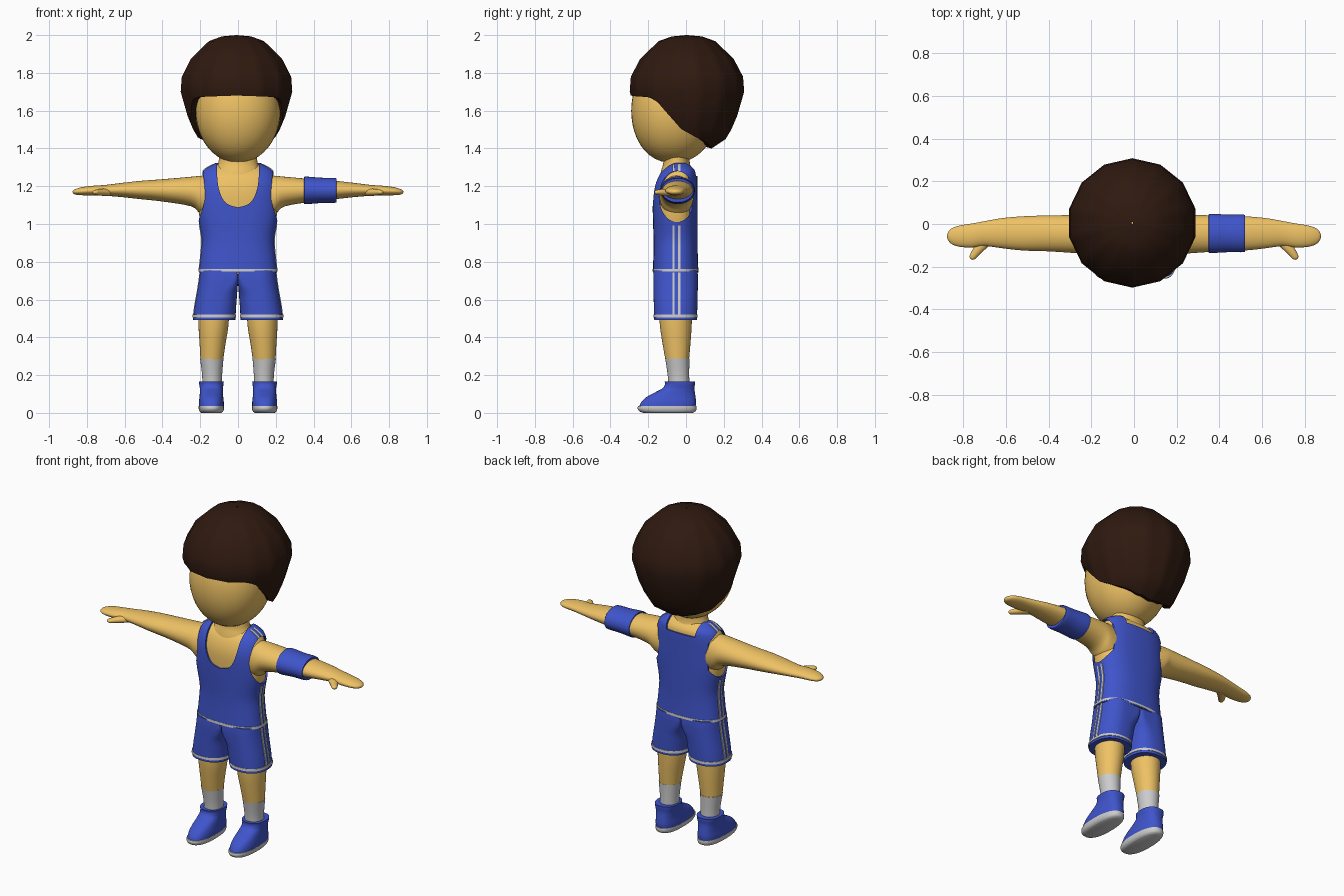
import bpy, bmesh, math

if "Cube" in bpy.data.objects:
    bpy.data.objects.remove(bpy.data.objects["Cube"])

def material(name, rgb):
    m = bpy.data.materials.new(name)
    m.diffuse_color = (*rgb, 1)
    m.use_nodes = True
    m.node_tree.nodes["Principled BSDF"].inputs["Base Color"].default_value = m.diffuse_color
    return m

SKIN = material("skin", (0.86, 0.54, 0.13))
BLUE = material("blue_cloth", (0.05, 0.09, 0.60))
DARK = material("dark_hair", (0.028, 0.010, 0.005))

def finish(name, bm, mat=None):
    bmesh.ops.remove_doubles(bm, verts=bm.verts, dist=1e-5)
    bmesh.ops.recalc_face_normals(bm, faces=bm.faces)
    me = bpy.data.meshes.new(name)
    bm.to_mesh(me)
    bm.free()
    ob = bpy.data.objects.new(name, me)
    bpy.context.collection.objects.link(ob)
    if mat:
        me.materials.append(mat)
    return ob

def loft(name, rings, mat=None, caps=True, closed=True):
    bm = bmesh.new()
    rows = [[bm.verts.new(p) for p in r] for r in rings]
    n = len(rows[0])
    for a, b in zip(rows, rows[1:]):
        for i in range(n):
            bm.faces.new((a[i], a[(i + 1) % n], b[(i + 1) % n], b[i]))
    if caps:
        bm.faces.new(rows[0])
        bm.faces.new(rows[-1])
    return finish(name, bm, mat)

def smooth(secs, k=4):
    """Catmull-Rom resampling of section tuples."""
    out = []
    for i in range(len(secs) - 1):
        p = [secs[max(i - 1, 0)], secs[i], secs[i + 1], secs[min(i + 2, len(secs) - 1)]]
        for j in range(k):
            t = j / k
            out.append(tuple(0.5 * (2 * b + (c - a) * t + (2 * a - 5 * b + 4 * c - d) * t * t
                             + (3 * b - a - 3 * c + d) * t ** 3) for a, b, c, d in zip(*p)))
    return out + [secs[-1]]

def oval(u, v, hu, hv, e=2.0, inner=None, n=48):
    """Superellipse; the -u half may have its own exponent."""
    pts = []
    for i in range(n):
        c, s = math.cos(2 * math.pi * i / n), math.sin(2 * math.pi * i / n)
        q = 2 / (inner if inner and c < 0 else e)
        pts.append((u + hu * math.copysign(abs(c) ** q, c), v + hv * math.copysign(abs(s) ** q, s)))
    return pts

def flat(pts, z, s=1):
    return [(s * x, y, z) for x, y in pts]

def across(pts, x, s=1):
    return [(s * x, y, z) for y, z in pts]

def lerp(table, t):
    for (a, b), (c, d) in zip(table, table[1:]):
        if t <= c:
            return b + (d - b) * (t - a) / (c - a)
    return table[-1][1]

def cut(ob, cutter):
    m = ob.modifiers.new("cut", 'BOOLEAN')
    m.operation, m.object, m.solver = 'DIFFERENCE', cutter, 'EXACT'
    bpy.context.view_layer.objects.active = ob
    bpy.ops.object.modifier_apply(modifier=m.name)
    bpy.data.objects.remove(cutter)

# Head: ellipsoid with a fuller face
bm = bmesh.new()
bmesh.ops.create_uvsphere(bm, u_segments=40, v_segments=24, radius=1)
for v in bm.verts:
    y = v.co.y
    y = -abs(y) ** 0.85 if y < 0 else y
    v.co = (v.co.x * 0.225, -0.06 + 0.23 * y, 1.60 + 0.277 * v.co.z)
finish("head", bm, SKIN)

# Hair: 14-sided cap with a sweeping lower edge
profile = [(1.40, .13), (1.45, .205), (1.50, .235), (1.57, .265), (1.70, .303), (1.78, .297),
           (1.875, .247), (1.968, .15), (1.993, .08), (2.0, .004)]
edge = [(0, 1.68), (45, 1.672), (55, 1.655), (64, 1.60), (83, 1.50), (105, 1.455), (140, 1.415), (180, 1.40)]
N, step = 70, 2 * math.pi / 14
cols = []
for j in range(N):
    a = 2 * math.pi * j / N
    f = math.cos(step / 2) / math.cos(a % step - step / 2)
    deg = math.degrees(a)
    zb = lerp(edge, min(deg, 360 - deg))
    pts = [(max(z, zb), lerp(profile, max(z, zb)) * f) for z, _ in reversed(profile)]
    pts.append((zb + 0.01, pts[-1][1] * 0.7))
    cols.append([(-0.008 + r * math.sin(a), 0.005 - r * math.cos(a), z) for z, r in pts])
loft("hair", list(zip(*cols)), DARK, caps=False)

# Torso sections: z, half width, centre y, half depth
torso = smooth([(.742, .208, -.055, .121), (.85, .196, -.055, .117), (.93, .193, -.055, .117),
                (1.06, .216, -.057, .119), (1.18, .216, -.057, .118), (1.25, .202, -.048, .108),
                (1.29, .176, -.038, .090), (1.322, .120, -.035, .055)])
loft("torso_skin", [flat(oval(0, y, w - .01, d - .009, 2.5), z - .008) for z, w, y, d in torso], SKIN)
neck = smooth([(1.22, .15, .095), (1.28, .122, .082), (1.325, .103, .07), (1.40, .10, .068)])
loft("neck", [flat(oval(0, -.05, w, d), z) for z, w, d in neck], SKIN)

# Tank top with neckline and armholes cut out
jersey = loft("tank_top", [flat(oval(0, y, w, d, 2.5), z) for z, w, y, d in torso], BLUE)
u_half = smooth([(0, 1.088), (.06, 1.108), (.095, 1.165), (.11, 1.25), (.115, 1.42)])
u_front = [(-x, z) for x, z in reversed(u_half[1:])] + u_half
u_back = [(-.115, 1.42), (-.095, 1.255), (.095, 1.255), (.115, 1.42)]
cut(jersey, loft("front_neck_cutter", [[(x, y, z) for x, z in u_front] for y in (-.4, -.03)]))
cut(jersey, loft("back_neck_cutter", [[(x, y, z) for x, z in u_back] for y in (-.06, .3)]))
for s in (1, -1):
    cut(jersey, loft("armhole_cutter", [across(oval(-.048, 1.145, .094, .135), x, s) for x in (.168, .5)]))

def hem(name, rings):
    loft(name, rings, None, caps=False)

def stripe(name, path, s):
    """Thin double line along the side: path of (x, z)."""
    for k, y in enumerate((-.066, -.036)):
        loft(f"{name}_{k}", [[(s * (x + dx), y + dy, z) for dx, dy in
             ((-.006, -.006), (.003, -.006), (.003, .006), (-.006, .006))] for x, z in path])

hem("waist_hem", [flat(oval(0, -.055, .2095 + o, .1225 + o, 2.5), z)
                  for z, o in ((.748, -.006), (.748, 0), (.762, -.001), (.762, -.008))])

# Shorts leg sections: z, centre x, half width, half depth, inner squareness
shorts = smooth([(.492, .126, .112, .113, 2.3), (.56, .120, .110, .115, 2.6), (.64, .110, .106, .117, 3.5),
                 (.69, .104, .104, .118, 8), (.72, .102, .102, .118, 14), (.755, .100, .100, .116, 14)])
# Arm sections: x, centre y, half y, centre z, half z
arm = smooth([(.14, -.05, .085, 1.14, .118), (.20, -.05, .092, 1.155, .100), (.25, -.048, .09, 1.172, .078),
              (.40, -.044, .084, 1.178, .059), (.52, -.044, .08, 1.18, .048), (.62, -.043, .07, 1.18, .037),
              (.70, -.045, .058, 1.178, .029), (.76, -.054, .056, 1.177, .026), (.82, -.057, .049, 1.174, .022),
              (.855, -.057, .036, 1.171, .016), (.87, -.057, .02, 1.17, .010), (.876, -.057, .004, 1.17, .002)])
thumb = smooth([(.69, -.075, .032, .02), (.725, -.115, .024, .018), (.748, -.145, .018, .014),
                (.757, -.16, .013, .010), (.759, -.167, .003, .003)])
# Leg sections: z, centre x, half width, centre y, half depth
leg = smooth([(.27, .139, .059, -.046, .061), (.36, .135, .068, -.05, .073), (.46, .130, .079, -.054, .084),
              (.56, .128, .082, -.055, .088)])
sock = smooth([(.13, .137, .052, -.037, .056), (.20, .137, .053, -.04, .057), (.287, .139, .062, -.046, .064)])
# Shoe sections: z, half width, front y, back y
upper = smooth([(.026, .066, -.250, .050), (.055, .066, -.238, .053), (.082, .063, -.212, .051),
                (.108, .061, -.165, .047), (.13, .061, -.125, .045), (.15, .064, -.112, .047), (.166, .066, -.113, .048)])
sole = smooth([(0, .053, -.225, .035), (.008, .062, -.246, .05), (.022, .067, -.256, .056), (.036, .067, -.254, .055)])

for s, side in ((1, "left"), (-1, "right")):
    # Arms and thumbs
    loft(side + "_arm", [across(oval(y, z, hy, hz), x, s) for x, y, hy, z, hz in arm], SKIN)
    loft(side + "_thumb", [[(s * (x + r * math.cos(t)), y + .3 * r * math.cos(t), 1.168 + h * math.sin(t))
                            for t in [i * math.pi / 8 for i in range(16)]] for x, y, r, h in thumb], SKIN)
    # Shorts with hems and side stripes
    loft(side + "_shorts_leg", [flat(oval(x, -.055, w, d, 2.3, e), z, s) for z, x, w, d, e in shorts], BLUE)
    hem(side + "_shorts_hem", [flat(oval(.1255, -.055, .1115 + o, .113 + o, 2.3), z, s)
                               for z, o in ((.506, -.005), (.506, .004), (.52, .003), (.52, -.005))])
    stripe(side + "_shorts_stripe", [(x + w, z) for z, x, w, d, e in shorts if .51 < z < .75], s)
    stripe(side + "_top_stripe", [(w, z) for z, w, y, d in torso if .75 < z < 1.02], s)
    stripe(side + "_strap_stripe", [(w + .002, z) for z, w, y, d in torso if 1.28 < z < 1.32], s)
    # Legs, socks, shoes
    loft(side + "_leg", [flat(oval(x, y, w, d), z, s) for z, x, w, y, d in leg], SKIN)
    loft(side + "_sock", [flat(oval(x, y, w, d), z, s) for z, x, w, y, d in sock])
    for part, secs, mat in (("_shoe", upper, BLUE), ("_sole", sole, None)):
        loft(side + part, [flat(oval(.141, (f + b) / 2, w, (b - f) / 2, 2.4), z, s) for z, w, f, b in secs], mat)

# Armband on one upper arm
band = smooth([(.352, .086, .066), (.358, .092, .073), (.44, .088, .067), (.512, .088, .066), (.52, .082, .06)])
loft("armband", [across(oval(-.044, 1.178, hy, hz), x) for x, hy, hz in band], BLUE)

bpy.ops.object.select_all(action='SELECT')
bpy.context.view_layer.objects.active = jersey
bpy.ops.object.shade_smooth_by_angle(angle=math.radians(40))
